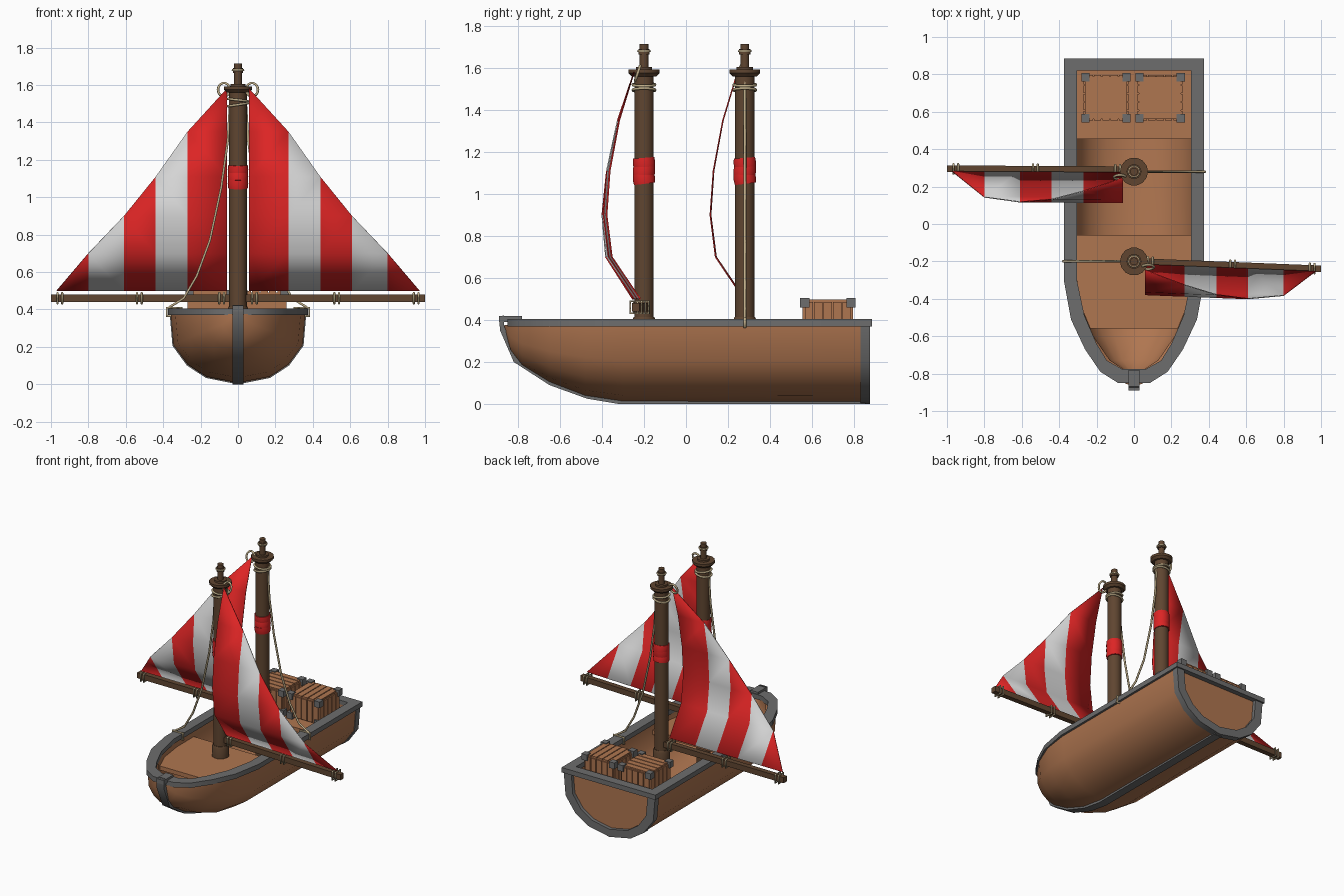
import bpy, bmesh, math
from mathutils import Matrix, Vector

if "Cube" in bpy.data.objects:
    bpy.data.objects.remove(bpy.data.objects["Cube"], do_unlink=True)


def material(name, r, g, b):
    m = bpy.data.materials.new(name)
    m.use_nodes = True
    m.diffuse_color = (r, g, b, 1)
    m.node_tree.nodes["Principled BSDF"].inputs["Base Color"].default_value = (r, g, b, 1)
    return m


TAN = material("tan_wood", .43, .18, .08)
DARK = material("dark_wood", .115, .06, .03)
GREY = material("grey_metal", .155, .155, .155)
RED = material("red_cloth", .72, .018, .018)
WHITE = material("white_cloth", .68, .68, .68)
ROPE = material("rope", .52, .42, .25)


def finish(bm, name, mats, angle=35):
    bmesh.ops.recalc_face_normals(bm, faces=bm.faces)
    me = bpy.data.meshes.new(name)
    bm.to_mesh(me)
    bm.free()
    for m in mats:
        me.materials.append(m)
    me.shade_smooth()
    me.set_sharp_from_angle(angle=math.radians(angle))
    ob = bpy.data.objects.new(name, me)
    bpy.context.collection.objects.link(ob)
    return ob


def add_box(bm, center, size):
    bmesh.ops.create_cube(bm, size=1, matrix=Matrix.Translation(center) @ Matrix.Diagonal((*size, 1)))


def band(name, outer, inner, place, lo, hi, mat, closed=False):
    """Strip between two outlines, given thickness along a third axis."""
    bm = bmesh.new()
    rings = [[bm.verts.new(place(a, b, t)) for a, b in line]
             for line, t in ((outer, lo), (outer, hi), (inner, hi), (inner, lo))]
    n = len(outer)
    for k in range(4):
        p, q = rings[k], rings[(k + 1) % 4]
        for i in range(n if closed else n - 1):
            j = (i + 1) % n
            bm.faces.new((p[i], p[j], q[j], q[i]))
    if not closed:
        for i in (0, n - 1):
            bm.faces.new([r[i] for r in rings])
    return finish(bm, name, [mat])


def lathe(name, profile, loc, mat, sides=14, tilt=0):
    bm = bmesh.new()
    rings = [[bm.verts.new((r * math.cos(a), r * math.sin(a), z))
              for a in (math.tau * i / sides for i in range(sides))] for r, z in profile]
    for p, q in zip(rings, rings[1:]):
        for i in range(sides):
            j = (i + 1) % sides
            bm.faces.new((p[i], p[j], q[j], q[i]))
    bm.faces.new(rings[0])
    bm.faces.new(rings[-1])
    ob = finish(bm, name, [mat])
    ob.location, ob.rotation_euler.x = loc, tilt
    return ob


def rope(name, points, radius=.007, cyclic=False):
    cu = bpy.data.curves.new(name, "CURVE")
    cu.dimensions = "3D"
    cu.bevel_depth, cu.bevel_resolution, cu.use_fill_caps = radius, 1, True
    sp = cu.splines.new("POLY")
    sp.points.add(len(points) - 1)
    for p, co in zip(sp.points, points):
        p.co = (*co, 1)
    sp.use_cyclic_u = cyclic
    cu.materials.append(ROPE)
    ob = bpy.data.objects.new(name, cu)
    bpy.context.collection.objects.link(ob)


def rope_ring(name, center, u, v, n=14, radius=.007):
    c, u, v = Vector(center), Vector(u), Vector(v)
    rope(name, [c + u * math.cos(math.tau * i / n) + v * math.sin(math.tau * i / n)
                for i in range(n)], radius, True)


# Hull: half section (share of width, share of depth) lofted along stations (y, half width, keel z)
SECTION = [(1, 1), (.96, .55), (.75, .27), (.47, .09), (0, 0)]
FULL = SECTION + [(-a, b) for a, b in SECTION[-2::-1]]
STATIONS = [(.85, .36, .005), (-.3, .36, .008), (-.48, .335, .035), (-.65, .265, .1),
            (-.78, .175, .18), (-.835, .09, .25), (-.865, .015, .35)]
TOP = .375


def section(w, k):
    return [(a * w, k + (TOP - k) * b) for a, b in FULL]


def loft(name, stations):
    bm = bmesh.new()
    rings = [[bm.verts.new((x, y, z)) for x, z in section(w, k)] for y, w, k in stations]
    for p, q in zip(rings, rings[1:]):
        for i in range(len(p) - 1):
            bm.faces.new((p[i], p[i + 1], q[i + 1], q[i]))
    bm.faces.new(rings[0])
    bm.faces.new(rings[-1])
    return finish(bm, name, [TAN], 55)


loft("hull", STATIONS)
loft("hull_lining", [(y + (.05 if y < 0 else -.03), max(w - .045, .01), min(k + .04, .36))
                     for y, w, k in STATIONS])

# Rail around the top edge, stern frame, and stem running down into the keel
out_half = [(.375, .885), (.375, -.3), (.337, -.51), (.262, -.67), (.18, -.79), (.085, -.85)]
in_half = [(.305, .82), (.305, -.3), (.265, -.49), (.2, -.64), (.145, -.73), (.064, -.775)]
mirror = lambda pts: pts + [(-x, y) for x, y in reversed(pts)]
band("rail", mirror(out_half), mirror(in_half), lambda a, b, t: (a, b, t), .37, .405, GREY, True)
band("stern_frame", section(.365, 0), section(.305, .055),
     lambda a, b, t: (a, t, b), .83, .875, GREY)
keel = [(-.89, .405), (-.885, .35), (-.82, .2), (-.65, .09), (-.47, .025), (-.32, 0), (.85, 0)]
band("stem_and_keel", keel, [(y + .02, z + .02) for y, z in keel],
     lambda a, b, t: (t, a, b), -.03, .03, GREY)
bm = bmesh.new()
add_box(bm, (0, -.835, .405), (.06, .11, .03))
finish(bm, "stem_cap", [GREY])


# Decks
def deck(name, outline, z):
    bm = bmesh.new()
    f = bm.faces.new([bm.verts.new((x, y, z)) for x, y in mirror(outline)])
    ext = bmesh.ops.extrude_face_region(bm, geom=[f])
    bmesh.ops.translate(bm, vec=(0, 0, -.03), verts=[v for v in ext["geom"]
                                                    if isinstance(v, bmesh.types.BMVert)])
    finish(bm, name, [TAN])


deck("aft_deck", [(.32, .83), (.32, .455)], .32)
deck("fore_deck", [(.32, -.06), (.32, -.3), (.28, -.49), (.245, -.56)], .33)


# Crates: core, plank skins on top and sides, metal corners
def crate(name, cx, cy, z0, z1, along_x):
    s, h, n = .225, z1 - z0, 5
    zc = (z0 + z1) / 2
    bm = bmesh.new()
    add_box(bm, (cx, cy, zc), (s, s, h - .02))
    step = s / n
    for i in range(n):
        o = (i - (n - 1) / 2) * step
        w = step - .006
        if along_x:
            add_box(bm, (cx, cy + o, z1 - .01), (s, w, .016))
        else:
            add_box(bm, (cx + o, cy, z1 - .01), (w, s, .016))
        for sg in (-1, 1):
            add_box(bm, (cx + o, cy + sg * s / 2, zc), (w, .016, h - .03))
            add_box(bm, (cx + sg * s / 2, cy + o, zc), (.016, w, h - .03))
    finish(bm, name, [TAN])
    bm = bmesh.new()
    for sx in (-1, 1):
        for sy in (-1, 1):
            for z in (z0 + .022, z1 - .018):
                add_box(bm, (cx + sx * .11, cy + sy * .11, z), (.044, .044, .044))
    finish(bm, name + "_corners", [GREY])


crate("right_crate", -.15, .675, .32, .5, True)
crate("left_crate", .14, .675, .32, .5, False)

# Sail grid: outer edge steps down one column per row
SAIL_X = [.06, .27, .44, .61, .8, .97]
SAIL_Z = [.5, .7, .9, 1.11, 1.35, 1.58]
BULGE = [0, .135, .16, .145, .1, .03]


def rig(name, my, side, y_in, y_out):
    yard_y = lambda x: y_in + (y_out - y_in) * x
    # Mast with foot collar, cap and top pin
    lathe(name + "_mast", [(.047, .04), (.047, 1.58)], (0, my, 0), DARK)
    lathe(name + "_mast_foot", [(.056, .33), (.056, .4), (.05, .415)], (0, my, 0), DARK)
    lathe(name + "_mast_cap", [(.06, 1.56), (.075, 1.575), (.075, 1.592), (.04, 1.592),
                               (.04, 1.605), (.021, 1.605), (.021, 1.715)], (0, my, 0), DARK)
    lathe(name + "_mast_pin_band", [(.028, 1.665), (.028, 1.69)], (0, my, 0), DARK)
    for i, t in enumerate((.12, -.1, .08)):
        lathe(name + "_mast_wrap", [(.052, -.024), (.055, 0), (.052, .024)],
              (0, my, 1.072 + i * .038), RED, tilt=t)
    for z, t in ((1.495, .008), (1.52, -.006)):
        rope_ring(name + "_mast_rope", (0, my, z), (.053, 0, t), (0, .053, 0))
    rope_ring(name + "_pin_rope", (0, my, 1.68), (.028, 0, 0), (0, .028, 0), radius=.006)

    # Yard and its lashings
    bm = bmesh.new()
    add_box(bm, (side * .515, 0, .46), (.97, .036, .04))
    for v in bm.verts:
        v.co.y += yard_y(abs(v.co.x))
    finish(bm, name + "_yard", [DARK])
    for x in (.075, .1, .515, .54, .94, .965):
        y = yard_y(x)
        rope(name + "_yard_lashing", [(side * x, y + a * .027, .46 + b * .029)
             for a, b in ((-1, -1), (1, -1), (1, 1), (-1, 1))], .006, True)

    # Striped triangular sail, bulging forward
    bm = bmesh.new()
    grid = {(i, j): bm.verts.new((side * x, yard_y(x) - .015 - BULGE[j], z))
            for i, x in enumerate(SAIL_X) for j, z in enumerate(SAIL_Z) if i + j <= 5}
    for i in range(5):
        for j in range(5 - i):
            keys = [(i, j), (i + 1, j), (i + 1, j + 1), (i, j + 1)]
            f = bm.faces.new([grid[k] for k in keys if k in grid])
            f.material_index = i % 2
    sail = finish(bm, name + "_sail", [RED, WHITE], 60)
    solid = sail.modifiers.new("thickness", "SOLIDIFY")
    solid.thickness, solid.offset = .006, 0

    # Sail ring and stay rope tied to the rail
    rope_ring(name + "_sail_ring", (side * .075, my - .03, 1.575), (.032, 0, 0), (0, .012, .036))
    path = [(.04, 1.54), (.055, 1.3), (.09, 1.05), (.15, .77), (.22, .58), (.29, .46), (.37, .41)]
    rope(name + "_stay", [(-side * x, my, z) for x, z in path])
    rope(name + "_stay_knot", [(-side * x, my, z) for x, z in
         ((.3, .365), (.3, .41), (.38, .41), (.38, .365))], .007, True)


rig("front", -.2, 1, -.2, -.24)
rig("back", .28, -1, .29, .295)
